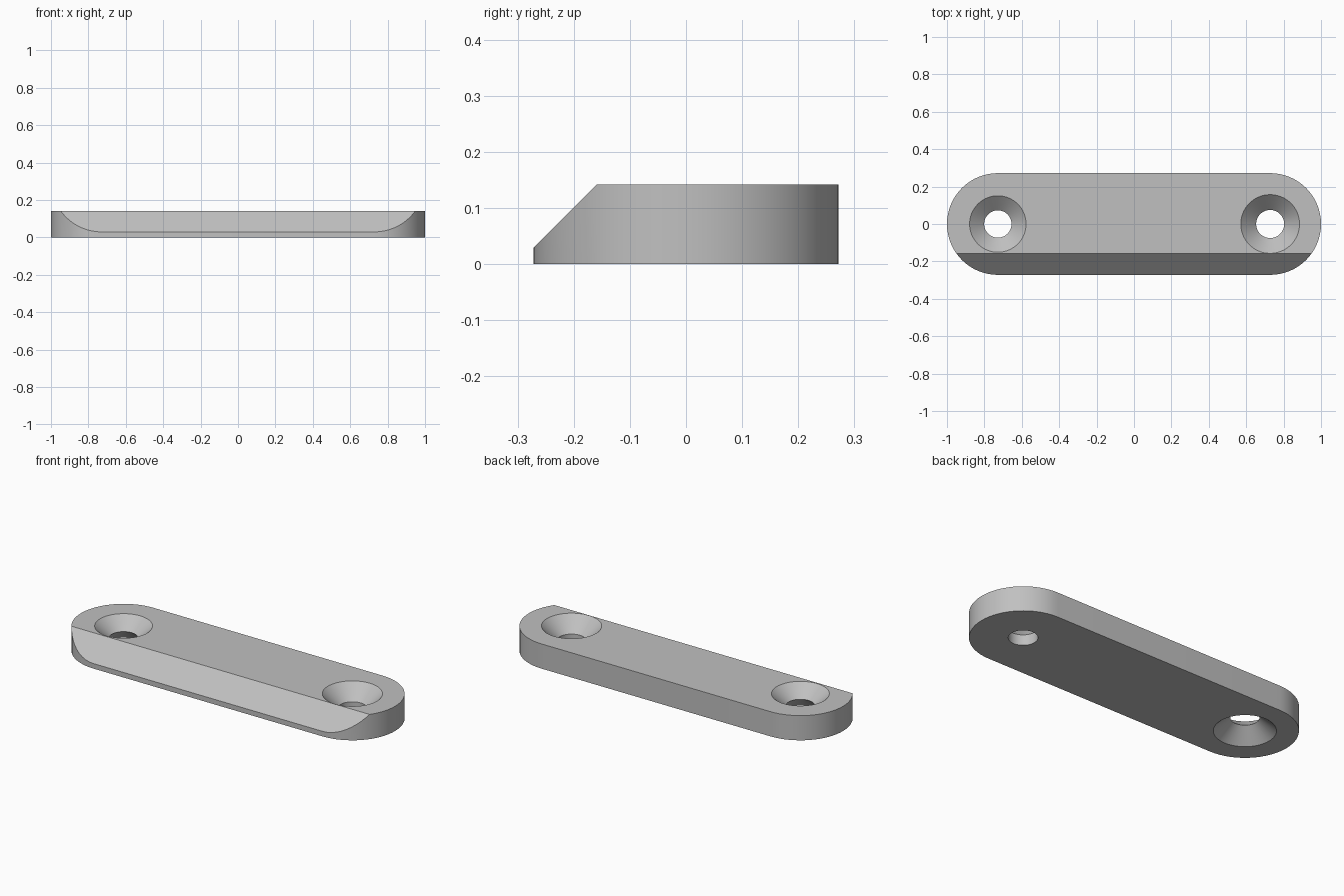
import bpy, bmesh
from math import sin, cos, pi
from mathutils import Vector

HEIGHT = 0.142
RADIUS = 0.272
CENTRE = 1 - RADIUS
SEGMENTS = 64

cube = bpy.data.objects.get("Cube")
if cube:
    bpy.data.objects.remove(cube, do_unlink=True)

grey = bpy.data.materials.new("plain grey")
grey.use_nodes = True
colour = (0.53, 0.53, 0.53, 1)
grey.diffuse_color = colour
grey.node_tree.nodes["Principled BSDF"].inputs["Base Color"].default_value = colour


def make_object(name, bm):
    bmesh.ops.recalc_face_normals(bm, faces=bm.faces)
    mesh = bpy.data.meshes.new(name)
    bm.to_mesh(mesh)
    bm.free()
    mesh.materials.append(grey)
    obj = bpy.data.objects.new(name, mesh)
    bpy.context.collection.objects.link(obj)
    return obj


def hole_cutter(name, x, profile):
    """Turn (radius, height) pairs into a closed solid of revolution."""
    bm = bmesh.new()
    rings = []
    for r, z in profile:
        angles = [2 * pi * i / SEGMENTS for i in range(SEGMENTS)]
        rings.append([bm.verts.new((x + r * cos(a), r * sin(a), z)) for a in angles])
    for low, high in zip(rings, rings[1:]):
        for i in range(SEGMENTS):
            j = (i + 1) % SEGMENTS
            bm.faces.new((low[i], low[j], high[j], high[i]))
    bm.faces.new(rings[0][::-1])
    bm.faces.new(rings[-1])
    cutter = make_object(name, bm)
    cutter.hide_render = True
    return cutter


def flare(rim, throat, rim_z, throat_z):
    """Continue a cone past its rim so that it cuts cleanly through the surface."""
    return (rim + (rim - throat) * 0.5, rim_z + (rim_z - throat_z) * 0.5)


# Round-ended bar
bm = bmesh.new()
half = SEGMENTS // 2
outline = []
for side, start in ((1, -pi / 2), (-1, pi / 2)):
    for i in range(half + 1):
        a = start + pi * i / half
        outline.append(bm.verts.new((side * CENTRE + RADIUS * cos(a), RADIUS * sin(a), 0)))
base = bm.faces.new(outline)
top = bmesh.ops.extrude_face_region(bm, geom=[base])["geom"]
bmesh.ops.translate(bm, vec=(0, 0, HEIGHT),
                    verts=[v for v in top if isinstance(v, bmesh.types.BMVert)])

# Bevel along the front edge
cut = bmesh.ops.bisect_plane(bm, geom=bm.verts[:] + bm.edges[:] + bm.faces[:],
                             plane_co=Vector((0, -0.159, HEIGHT)),
                             plane_no=Vector((0, -1, 1)), clear_outer=True)
rim = [e for e in cut["geom_cut"] if isinstance(e, bmesh.types.BMEdge)]
bmesh.ops.edgeloop_fill(bm, edges=rim)
plate = make_object("mounting_plate", bm)

# Left hole is countersunk on top, right hole on both sides
left = hole_cutter("left_hole_cutter", CENTRE, [
    (0.075, -0.1), (0.075, 0.06), flare(0.157, 0.075, HEIGHT, 0.06)])
right = hole_cutter("right_hole_cutter", -CENTRE, [
    flare(0.159, 0.073, 0, 0.075), (0.073, 0.075), flare(0.151, 0.073, HEIGHT, 0.075)])

bpy.ops.object.select_all(action="DESELECT")
plate.select_set(True)
bpy.context.view_layer.objects.active = plate
for cutter in (left, right):
    mod = plate.modifiers.new(cutter.name, "BOOLEAN")
    mod.operation = "DIFFERENCE"
    mod.solver = "EXACT"
    mod.object = cutter
    bpy.ops.object.modifier_apply(modifier=mod.name)
    bpy.data.objects.remove(cutter, do_unlink=True)

bpy.ops.object.shade_smooth_by_angle(angle=pi / 6)
